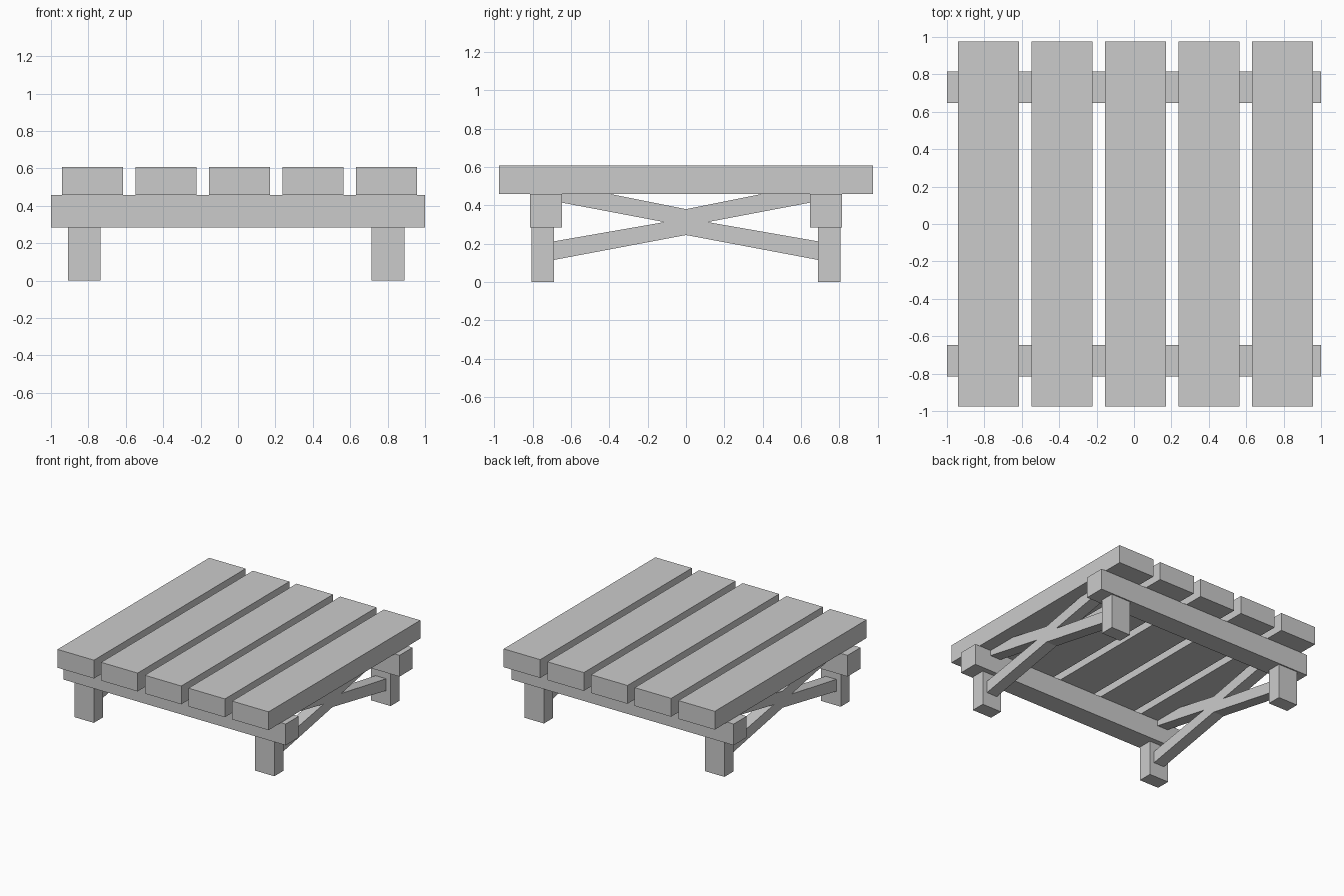
import bpy

if "Cube" in bpy.data.objects:
    bpy.data.objects.remove(bpy.data.objects["Cube"])


def mesh_object(name, verts, faces):
    me = bpy.data.meshes.new(name)
    me.from_pydata(verts, [], faces)
    me.update()
    ob = bpy.data.objects.new(name, me)
    bpy.context.collection.objects.link(ob)
    return ob


def prism(name, profile, x0, x1):
    """Extrude a counter-clockwise (y, z) profile along x."""
    n = len(profile)
    verts = [(x, y, z) for x in (x0, x1) for y, z in profile]
    faces = [tuple(reversed(range(n))), tuple(range(n, 2 * n))]
    faces += [(i, (i + 1) % n, n + (i + 1) % n, n + i) for i in range(n)]
    return mesh_object(name, verts, faces)


def box(name, x0, x1, y0, y1, z0, z1):
    return prism(name, [(y0, z0), (y1, z0), (y1, z1), (y0, z1)], x0, x1)


def chevron(name, x, half, low_mid, low_end, high_mid, high_end, reach):
    """Bent brace, symmetric about y = 0."""
    profile = [(-reach, low_end), (0, low_mid), (reach, low_end),
               (reach, high_end), (0, high_mid), (-reach, high_end)]
    return prism(name, profile, x - half, x + half)


# Top planks
for i in range(5):
    x = 0.008 + (i - 2) * 0.393
    box(f"plank_{i + 1}", x - 0.164, x + 0.164, -0.975, 0.975, 0.458, 0.607)

# Cross rails under the planks
for side, s in (("front", -1), ("back", 1)):
    y0, y1 = sorted((s * 0.648, s * 0.815))
    box(f"{side}_rail", -1, 1, y0, y1, 0.285, 0.458)

for end, x in (("left", -0.822), ("right", 0.803)):
    # Legs
    for side, s in (("front", -1), ("back", 1)):
        y0, y1 = sorted((s * 0.69, s * 0.805))
        box(f"{side}_{end}_leg", x - 0.088, x + 0.088, y0, y1, 0, 0.285)
    # Crossed braces: lower arms into the legs, upper arms into the rails
    chevron(f"{end}_lower_brace", x, 0.048, 0.245, 0.113, 0.332, 0.21, 0.70)
    chevron(f"{end}_upper_brace", x, 0.048, 0.291, 0.424, 0.38, 0.52, 0.70)
